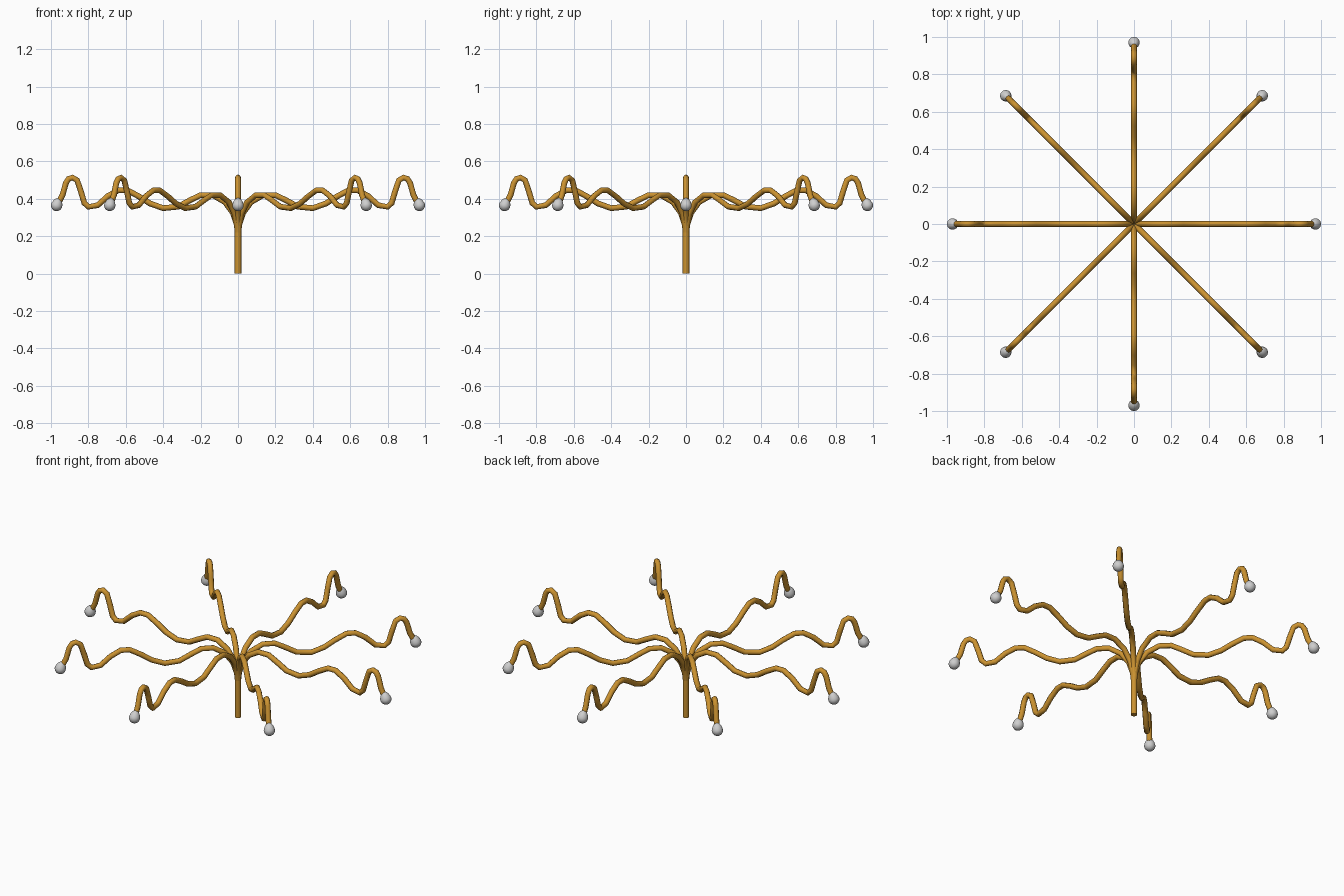
import bpy, math
from mathutils import Vector

if "Cube" in bpy.data.objects:
    bpy.data.objects.remove(bpy.data.objects["Cube"])

def material(name, col):
    m = bpy.data.materials.new(name)
    m.diffuse_color = (*col, 1)
    m.use_nodes = True
    m.node_tree.nodes["Principled BSDF"].inputs["Base Color"].default_value = m.diffuse_color
    return m

gold = material("amber_gold", (0.60, 0.29, 0.03))
white = material("pale_grey", (0.62, 0.62, 0.62))

# wavy arm profile: (distance from axis, height)
ARM = [(0, .2), (.006, .26), (.027, .325), (.07, .383), (.135, .42), (.2, .42),
       (.257, .392), (.32, .358), (.40, .35), (.47, .375), (.53, .413),
       (.592, .446), (.64, .446), (.695, .415), (.75, .366), (.80, .357),
       (.822, .378), (.84, .44), (.86, .499), (.885, .514), (.906, .507),
       (.92, .485), (.938, .42), (.962, .375)]

def tube(name, pts, r):
    cu = bpy.data.curves.new(name, 'CURVE')
    cu.dimensions = '3D'
    cu.bevel_depth = r
    cu.bevel_resolution = 2
    cu.use_fill_caps = True
    sp = cu.splines.new('POLY')
    sp.points.add(len(pts) - 1)
    for p, c in zip(sp.points, pts):
        p.co = (*c, 1)
    sp.use_smooth = True
    ob = bpy.data.objects.new(name, cu)
    bpy.context.collection.objects.link(ob)
    cu.materials.append(gold)
    bpy.ops.object.select_all(action='DESELECT')
    ob.select_set(True)
    bpy.context.view_layer.objects.active = ob
    bpy.ops.object.convert(target='MESH')
    bpy.ops.object.shade_smooth_by_angle(angle=math.radians(60))

# central stem
tube("stem", [(0, 0, 0), (0, 0, .29)], .0175)

for i in range(8):
    a = i * math.pi / 4
    c, s = math.cos(a), math.sin(a)
    # radiating arm
    tube(f"arm_{i+1}", [(r * c, r * s, z) for r, z in ARM], .0155)
    # teardrop tip, pointed towards the arm
    bpy.ops.mesh.primitive_uv_sphere_add(segments=20, ring_count=12, radius=.0305)
    tip = bpy.context.object
    tip.name = f"tip_{i+1}"
    for v in tip.data.vertices:
        if v.co.z > 0:
            k = v.co.z / .0305
            v.co.z *= 1.35
            v.co.x *= 1 - .15 * k
            v.co.y *= 1 - .15 * k
    tip.location = (.9695 * c, .9695 * s, .365)
    tip.rotation_mode = 'QUATERNION'
    tip.rotation_quaternion = Vector((-.35 * c, -.35 * s, 1)).to_track_quat('Z', 'Y')
    tip.data.materials.append(white)
    bpy.ops.object.shade_smooth_by_angle(angle=math.radians(60))
